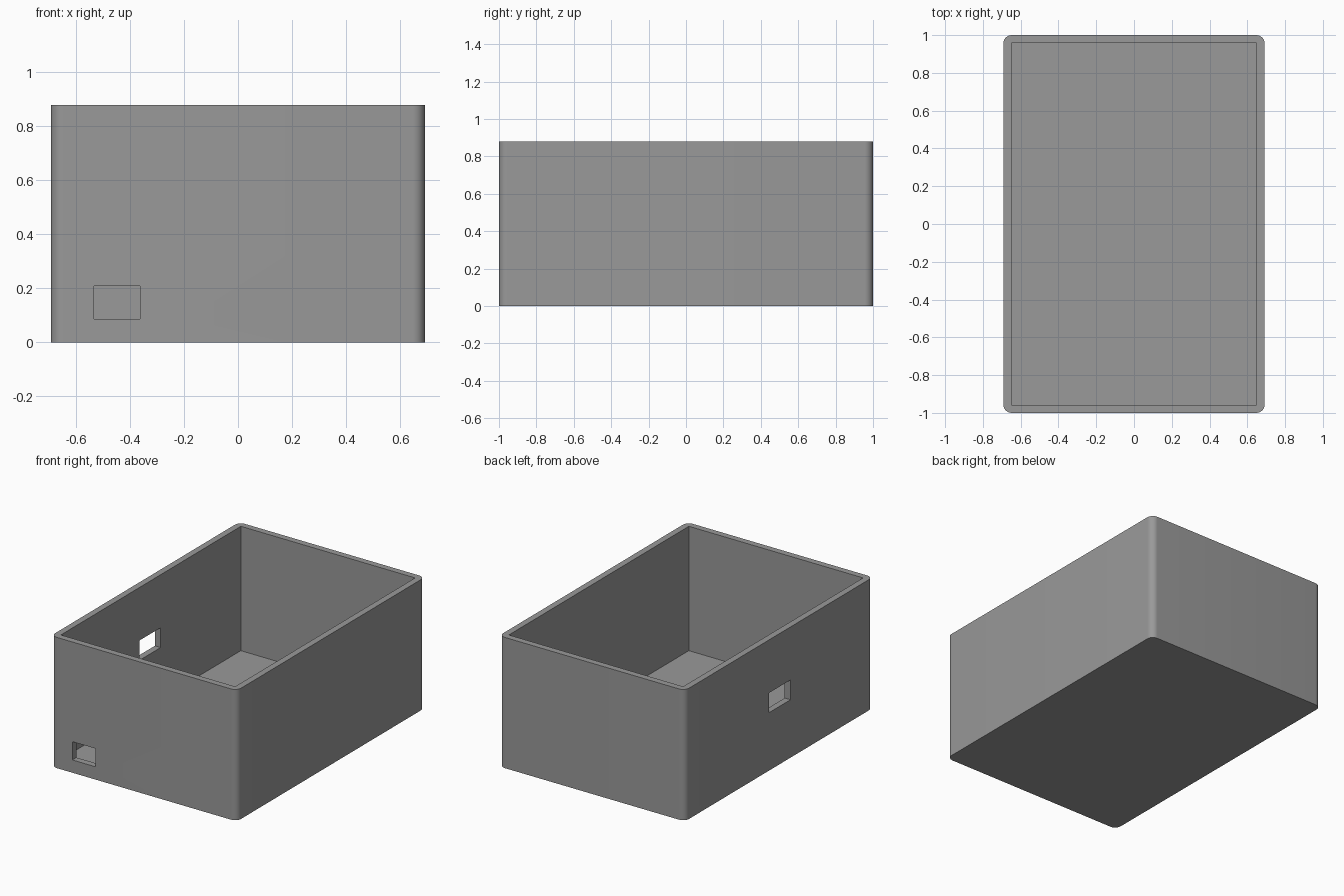
import bpy, bmesh
from mathutils import Vector

if "Cube" in bpy.data.objects:
    bpy.data.objects.remove(bpy.data.objects["Cube"])

W, D, H = 1.384, 2.0, 0.88   # outer size
WALL = 0.043                 # wall and floor thickness
RADIUS = 0.045               # rounding of the upright corners

grey = bpy.data.materials.new("mid grey")
grey.diffuse_color = (0.32, 0.32, 0.32, 1)
grey.use_nodes = True
grey.node_tree.nodes["Principled BSDF"].inputs["Base Color"].default_value = grey.diffuse_color


def block(name, lo, hi, radius=0):
    """Box between two corners, with optional rounded upright edges."""
    lo, hi = Vector(lo), Vector(hi)
    bm = bmesh.new()
    bmesh.ops.create_cube(bm, size=1)
    for v in bm.verts:
        v.co = (lo + hi) / 2 + v.co * (hi - lo)
    if radius:
        upright = [e for e in bm.edges
                   if abs(e.verts[0].co.z - e.verts[1].co.z) > 0.1]
        bmesh.ops.bevel(bm, geom=upright, offset=radius, segments=10,
                        profile=0.5, affect='EDGES')
    mesh = bpy.data.meshes.new(name)
    bm.to_mesh(mesh)
    bm.free()
    mesh.materials.append(grey)
    obj = bpy.data.objects.new(name, mesh)
    bpy.context.collection.objects.link(obj)
    return obj


def cut(target, name, lo, hi):
    """Subtract a box from the target."""
    cutter = block(name, lo, hi)
    cutter.hide_render = True
    mod = target.modifiers.new(name, 'BOOLEAN')
    mod.operation = 'DIFFERENCE'
    mod.solver = 'EXACT'
    mod.object = cutter
    bpy.context.view_layer.objects.active = target
    bpy.ops.object.modifier_apply(modifier=mod.name)
    bpy.data.objects.remove(cutter)


x, y = W / 2, D / 2

# Outer shell with rounded corners
box = block("open_box", (-x, -y, 0), (x, y, H), RADIUS)

# Square-cornered cavity, open at the top
cut(box, "cavity", (-x + WALL, -y + WALL, WALL), (x - WALL, y - WALL, H + 0.2))

# Port through the front wall
cut(box, "front_port", (-0.533, -y - 0.1, 0.086), (-0.362, -y + 0.1, 0.209))

# Port through the left wall
cut(box, "side_port", (-x - 0.1, -0.123, 0.39), (-x + 0.1, 0.104, 0.523))

# Smooth corners, sharp edges elsewhere
bpy.ops.object.select_all(action='DESELECT')
box.select_set(True)
bpy.context.view_layer.objects.active = box
bpy.ops.object.shade_smooth_by_angle(angle=0.52)
